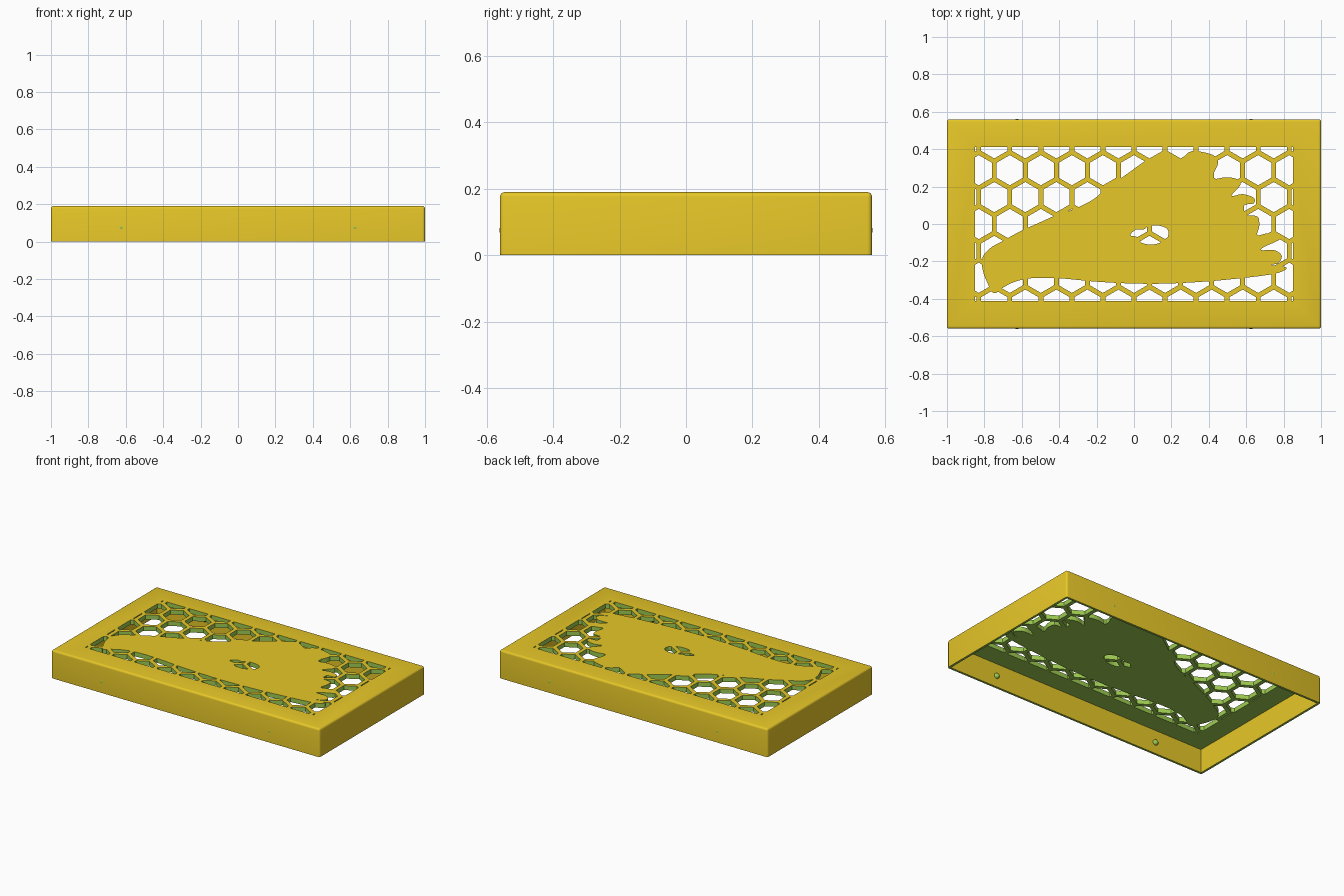
import bpy, bmesh, math
from mathutils import Vector

cube = bpy.data.objects.get("Cube")
if cube:
    bpy.data.objects.remove(cube, do_unlink=True)

LENGTH, WIDTH, HEIGHT = 2.0, 1.12, 0.19
WALL, ROOF = 0.015, 0.03
PITCH, RIB = 0.166, 0.026
WINDOW_X, WINDOW_Y = 0.85, 0.412


def material(name, color):
    mat = bpy.data.materials.new(name)
    mat.use_nodes = True
    mat.diffuse_color = color
    mat.node_tree.nodes["Principled BSDF"].inputs["Base Color"].default_value = color
    return mat


gold = material("gold", (0.947, 0.679, 0.025, 1))
green = material("leaf green", (0.337, 0.597, 0.082, 1))


def make_object(name, bm):
    bmesh.ops.recalc_face_normals(bm, faces=bm.faces)
    mesh = bpy.data.meshes.new(name)
    bm.to_mesh(mesh)
    bm.free()
    obj = bpy.data.objects.new(name, mesh)
    bpy.context.collection.objects.link(obj)
    return obj


def add_prism(bm, points, z0, z1):
    base = bm.faces.new([bm.verts.new((x, y, z0)) for x, y in points])
    ext = bmesh.ops.extrude_face_region(bm, geom=[base])["geom"]
    moved = [v for v in ext if isinstance(v, bmesh.types.BMVert)]
    bmesh.ops.translate(bm, verts=moved, vec=(0, 0, z1 - z0))


def prism(name, points, z0, z1):
    bm = bmesh.new()
    add_prism(bm, points, z0, z1)
    return make_object(name, bm)


def rectangle(x, y):
    return [(-x, -y), (x, -y), (x, y), (-x, y)]


def smooth_loop(points, steps=4):
    """Closed Catmull-Rom curve through points given in hundredths."""
    pts = [Vector(p) / 100 for p in points]
    out, n = [], len(pts)
    for i in range(n):
        a, b, c, d = (pts[(i + k) % n] for k in (-1, 0, 1, 2))
        for s in range(steps):
            t = s / steps
            p = b + (c - a) * t / 2 + (a - b * 2.5 + c * 2 - d / 2) * t * t
            out.append(p + (b * 1.5 - a / 2 - c * 1.5 + d / 2) * t ** 3)
    return out


def boolean(target, tool, operation):
    mod = target.modifiers.new(operation.title(), 'BOOLEAN')
    mod.object, mod.operation, mod.solver = tool, operation, 'EXACT'
    bpy.context.view_layer.update()
    deps = bpy.context.evaluated_depsgraph_get()
    mesh = bpy.data.meshes.new_from_object(target.evaluated_get(deps))
    target.modifiers.clear()
    target.data = mesh
    bpy.data.objects.remove(tool, do_unlink=True)


# Rounded outer box, hollow from below
bm = bmesh.new()
add_prism(bm, rectangle(LENGTH / 2, WIDTH / 2), 0, HEIGHT)
edges = [e for e in bm.edges if max(v.co.z for v in e.verts) > 0.01]
bmesh.ops.bevel(bm, geom=edges, offset=0.014, segments=4, profile=0.5, affect='EDGES')
cover = make_object("cover", bm)
hollow = prism("hollow", rectangle(LENGTH / 2 - WALL, WIDTH / 2 - WALL), -0.1, HEIGHT - ROOF)
boolean(cover, hollow, 'DIFFERENCE')

# Head silhouette with an eye opening
head_outline = [
    (-75, -37), (-79, -30), (-81, -24), (-81, -18), (-77, -13), (-70, -9), (-61, -4),
    (-50, 1), (-41, 5), (-32, 8), (-22, 13), (-15, 19), (-9, 23), (-2, 28), (5, 33),
    (11, 36), (18, 38), (25, 35), (31, 39), (42, 37), (45, 33), (43, 28), (42, 24),
    (49, 25), (55, 24), (57, 21), (52, 15), (58, 16), (64, 14), (64, 11), (59, 10),
    (60, 5), (66, 4), (67, -1), (66, -6), (72, -5), (78, -8), (70, -12), (68, -14),
    (75, -14), (79, -17), (77, -21), (72, -22), (81, -23), (80, -25), (73, -27),
    (57, -29), (35, -31), (9, -32), (-18, -31), (-40, -29), (-55, -29), (-64, -31), (-70, -34)]
eye_outline = [(-2, -6), (2, -7), (4, -10), (9, -11), (14, -10), (18, -7), (18, -3),
               (14, -1), (8, -1), (5, -3), (1, -3)]
head = prism("head", smooth_loop(head_outline), 0.08, 0.3)
boolean(head, prism("eye", smooth_loop(eye_outline), 0.05, 0.35), 'DIFFERENCE')

# Honeycomb openings, trimmed to the window and around the head
bm = bmesh.new()
radius = (PITCH - RIB) / math.sqrt(3)
for row in range(-3, 4):
    for col in range(-6, 7):
        cx = (col + (row % 2) / 2) * PITCH
        cy = row * PITCH * math.sqrt(3) / 2
        corners = [math.radians(30 + 60 * k) for k in range(6)]
        add_prism(bm, [(cx + radius * math.cos(a), cy + radius * math.sin(a))
                       for a in corners], 0.12, 0.25)
honeycomb = make_object("honeycomb", bm)
boolean(honeycomb, prism("window", rectangle(WINDOW_X, WINDOW_Y), 0.1, 0.28), 'INTERSECT')
boolean(honeycomb, head, 'DIFFERENCE')
boolean(cover, honeycomb, 'DIFFERENCE')

# Green on the rim, the underside of the roof and the sides of the openings
cover.data.materials.clear()
cover.data.materials.append(gold)
cover.data.materials.append(green)
for face in cover.data.polygons:
    c, n = face.center, face.normal
    opening = abs(n.z) < 0.5 and abs(c.x) < WINDOW_X + 0.02 and abs(c.y) < WINDOW_Y + 0.02
    face.material_index = int(n.z < -0.5 or opening)


# Snap bumps set into the long walls
for side, y in (("front", -1), ("back", 1)):
    for hand, x in (("right", -1), ("left", 1)):
        bm = bmesh.new()
        bmesh.ops.create_uvsphere(bm, u_segments=20, v_segments=12, radius=0.018)
        bump = make_object(f"{side}_{hand}_snap_bump", bm)
        bump.location = (x * 0.625, y * (WIDTH / 2 - 0.016), 0.075)
        bump.data.materials.append(green)

for obj in bpy.context.scene.objects:
    obj.select_set(obj.type == 'MESH')
bpy.context.view_layer.objects.active = cover
bpy.ops.object.shade_smooth_by_angle(angle=math.radians(30))
